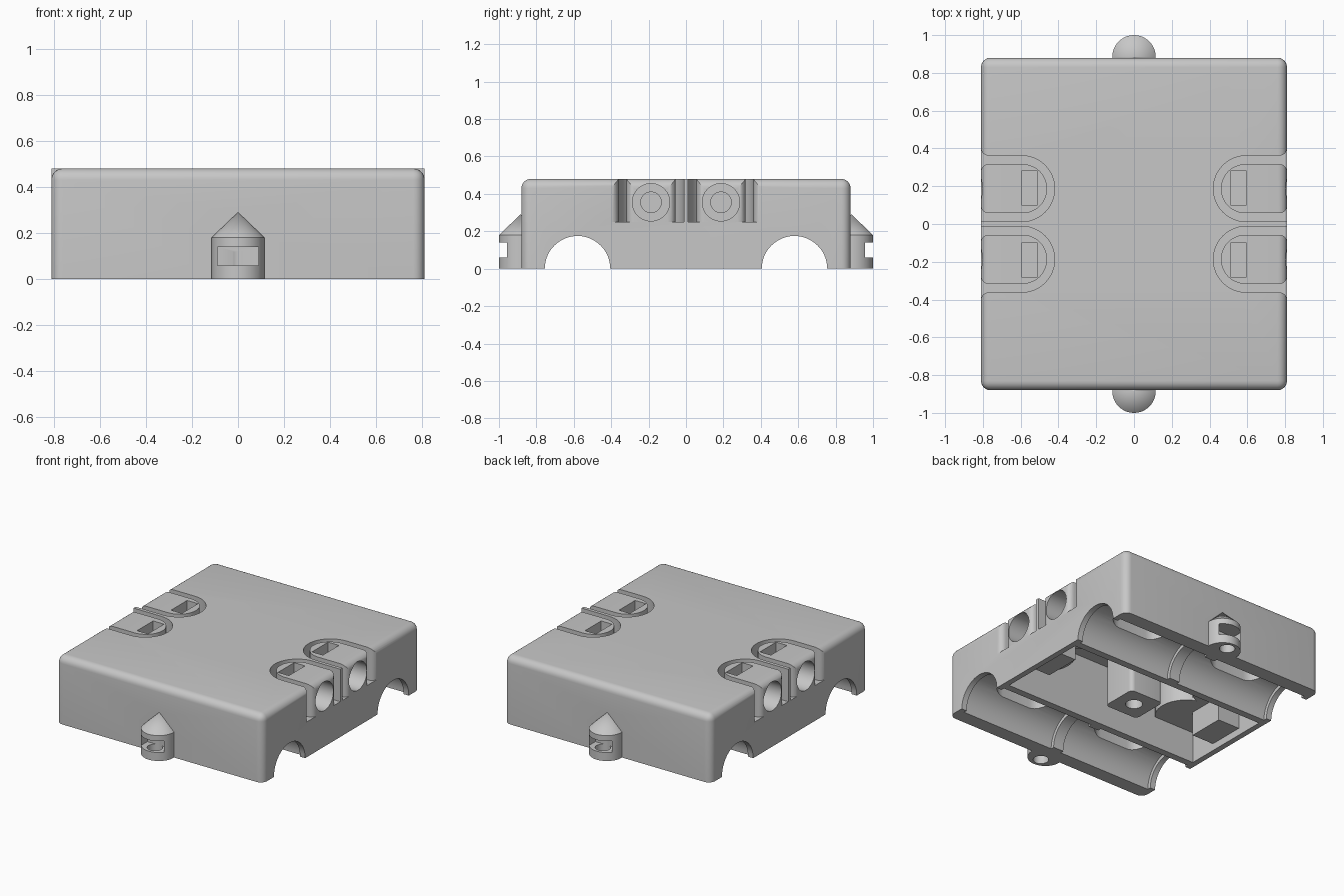
import bpy, bmesh, math
from mathutils import Matrix

if "Cube" in bpy.data.objects:
    bpy.data.objects.remove(bpy.data.objects["Cube"])

grey = bpy.data.materials.new("plain grey")
grey.use_nodes = True
grey.diffuse_color = (0.57, 0.57, 0.57, 1)
grey.node_tree.nodes["Principled BSDF"].inputs["Base Color"].default_value = (0.57, 0.57, 0.57, 1)


def finish(name, bm):
    bmesh.ops.recalc_face_normals(bm, faces=bm.faces)
    mesh = bpy.data.meshes.new(name)
    bm.to_mesh(mesh)
    bm.free()
    mesh.materials.append(grey)
    obj = bpy.data.objects.new(name, mesh)
    bpy.context.collection.objects.link(obj)
    return obj


def box(name, x, y, z, round_side=0, round_top=False):
    """Box from (min, max) pairs, with optional rounded upright and top edges."""
    bm = bmesh.new()
    bmesh.ops.create_cube(bm, size=1)
    upright = [e for e in bm.edges if e.verts[0].co.z * e.verts[1].co.z < 0]
    upper = [e for e in bm.edges if all(v.co.z > 0 for v in e.verts)]
    for v in bm.verts:
        v.co = [r[0] if c < 0 else r[1] for r, c in zip((x, y, z), v.co)]
    if round_side:
        bmesh.ops.bevel(bm, geom=upright + (upper if round_top else []), offset=round_side,
                        segments=6, profile=0.5, affect='EDGES')
    return finish(name, bm)


def cylinder(name, r, length, centre, axis='Z', r2=None):
    bm = bmesh.new()
    bmesh.ops.create_cone(bm, cap_ends=True, segments=48, radius1=r,
                          radius2=r if r2 is None else r2, depth=length)
    turn = Matrix.Rotation(math.pi / 2, 4, 'Y') if axis == 'X' else Matrix()
    bmesh.ops.transform(bm, matrix=Matrix.Translation(centre) @ turn, verts=bm.verts)
    return finish(name, bm)


def prism(name, points, z):
    """Closed upright prism over a plan outline."""
    bm = bmesh.new()
    low, high = [[bm.verts.new((px, py, h)) for px, py in points] for h in z]
    bm.faces.new(low)
    bm.faces.new(high)
    for i in range(len(points)):
        bm.faces.new((low[i - 1], low[i], high[i], high[i - 1]))
    return finish(name, bm)


def arc(cx, cy, r, start, end, n=16):
    steps = [math.radians(start + (end - start) * i / n) for i in range(n + 1)]
    return [(cx + r * math.cos(a), cy + r * math.sin(a)) for a in steps]


def port_outline(cx, r, end, sx, sy, mouth=0, corner=0):
    """Plan outline with a round inner end and a flared or rounded outer end."""
    pts = arc(cx, PORT_Y, r, 270, 90, 24)
    if mouth:
        pts += arc(HALF_X - mouth, PORT_Y + r + mouth, mouth, 270, 360, 6)
        pts += [(end, PORT_Y + r + mouth), (end, PORT_Y - r)]
    elif corner:
        pts += arc(end - corner, PORT_Y + r - corner, corner, 90, 0, 5)
        pts += arc(end - corner, PORT_Y - r + corner, corner, 0, -90, 5)
    else:
        pts += [(end, PORT_Y + r), (end, PORT_Y - r)]
    return [(px * sx, py * sy) for px, py in pts]


def combine(target, other, operation):
    mod = target.modifiers.new(operation.lower(), 'BOOLEAN')
    mod.operation, mod.solver, mod.object = operation, 'EXACT', other
    bpy.context.view_layer.objects.active = target
    bpy.ops.object.modifier_apply(modifier=mod.name)
    bpy.data.objects.remove(other)


def cut(target, other):
    combine(target, other, 'DIFFERENCE')


def join(target, other):
    combine(target, other, 'UNION')


def span(a, b, sign):
    return sorted((a * sign, b * sign))


HALF_X, HALF_Y, TOP = 0.81, 0.88, 0.48
PORT_Y, PORT_Z, TUNNEL_Y = 0.187, 0.355, 0.58


def rounded_case(name):
    return box(name, (-HALF_X, HALF_X), (-HALF_Y, HALF_Y), (0, TOP), 0.05, True)


# Shell with rounded corners and a hollow middle
body = rounded_case("body")
cut(body, box("cavity", (-0.77, 0.77), (-0.33, 0.33), (-0.1, 0.44)))

# Two lengthwise half-round tunnels with end lips, a middle rib and roof slots
for sy in (-1, 1):
    cut(body, cylinder("tunnel", 0.175, 2, (0, TUNNEL_Y * sy, 0), 'X'))
    for sx in (-1, 1):
        cut(body, cylinder("bay", 0.2, 0.73, (0.405 * sx, TUNNEL_Y * sy, 0), 'X'))
        slot = [(px * sx, py) for px, py in arc(0.3, TUNNEL_Y * sy, 0.11, 90, 270)
                + arc(0.52, TUNNEL_Y * sy, 0.11, -90, 90)]
        cut(body, prism("slot", slot, (0.1, 0.3)))

# Four cable port wells, each with a walled floor inside the cavity
for sx in (-1, 1):
    for sy in (-1, 1):
        join(body, prism("well_wall", port_outline(0.595, 0.2, 0.79, sx, sy), (0.22, 0.46)))
for sx in (-1, 1):
    for sy in (-1, 1):
        cut(body, prism("well", port_outline(0.595, 0.175, 0.95, sx, sy, mouth=0.04), (0.25, 0.6)))
    # Square-topped web between neighbouring wells, and a block beneath their floors
    join(body, box("web", span(0.5, HALF_X, sx), (-0.012, 0.012), (0.24, TOP)))
    join(body, box("end_block", span(0.6, 0.79, sx), (-0.13, 0.13), (0.05, 0.235)))

# Centre screw post
post = box("post", (-0.13, 0.13), (-0.13, 0.13), (0, 0.46), 0.03)
cut(post, cylinder("screw_hole", 0.055, 0.6, (0, 0, 0)))
join(body, post)

# Hanging lug on the front and back, slotted and bored from below
for sy in (-1, 1):
    lug = cylinder("lug", 0.115, 0.18, (0, 0.885 * sy, 0.09))
    join(lug, cylinder("lug_tip", 0.115, 0.11, (0, 0.885 * sy, 0.235), r2=0))
    cut(lug, box("inner_half", (-0.3, 0.3), span(0.5, 0.86, sy), (-0.1, 0.4)))
    join(body, lug)
    cut(body, box("lug_slot", (-0.09, 0.09), span(0.885, 1.2, sy), (0.06, 0.14)))
    cut(body, cylinder("lug_bore", 0.05, 0.24, (0, 0.93 * sy, 0)))

# Port plugs: round-ended pads with a stepped cable hole and a square window
ports = []
for sx, side in ((-1, "right"), (1, "left")):
    for sy, end in ((-1, "front"), (1, "back")):
        pad = prism(f"{end}_{side}_port", port_outline(0.59, 0.13, HALF_X, sx, sy, corner=0.04),
                    (0.24, TOP))
        combine(pad, rounded_case("case_outline"), 'INTERSECT')
        centre = PORT_Y * sy
        cut(pad, cylinder("wide_hole", 0.1, 0.3, (0.8 * sx, centre, PORT_Z), 'X'))
        cut(pad, cylinder("narrow_hole", 0.055, 0.3, (0.7 * sx, centre, PORT_Z), 'X'))
        cut(pad, box("window", span(0.51, 0.595, sx), span(0.1, 0.28, sy), (0.26, 0.6)))
        ports.append(pad)

# Smooth the curved faces and keep the crisp edges
bpy.ops.object.select_all(action='DESELECT')
for obj in [body] + ports:
    obj.select_set(True)
bpy.context.view_layer.objects.active = body
bpy.ops.object.shade_smooth_by_angle(angle=math.radians(30))
